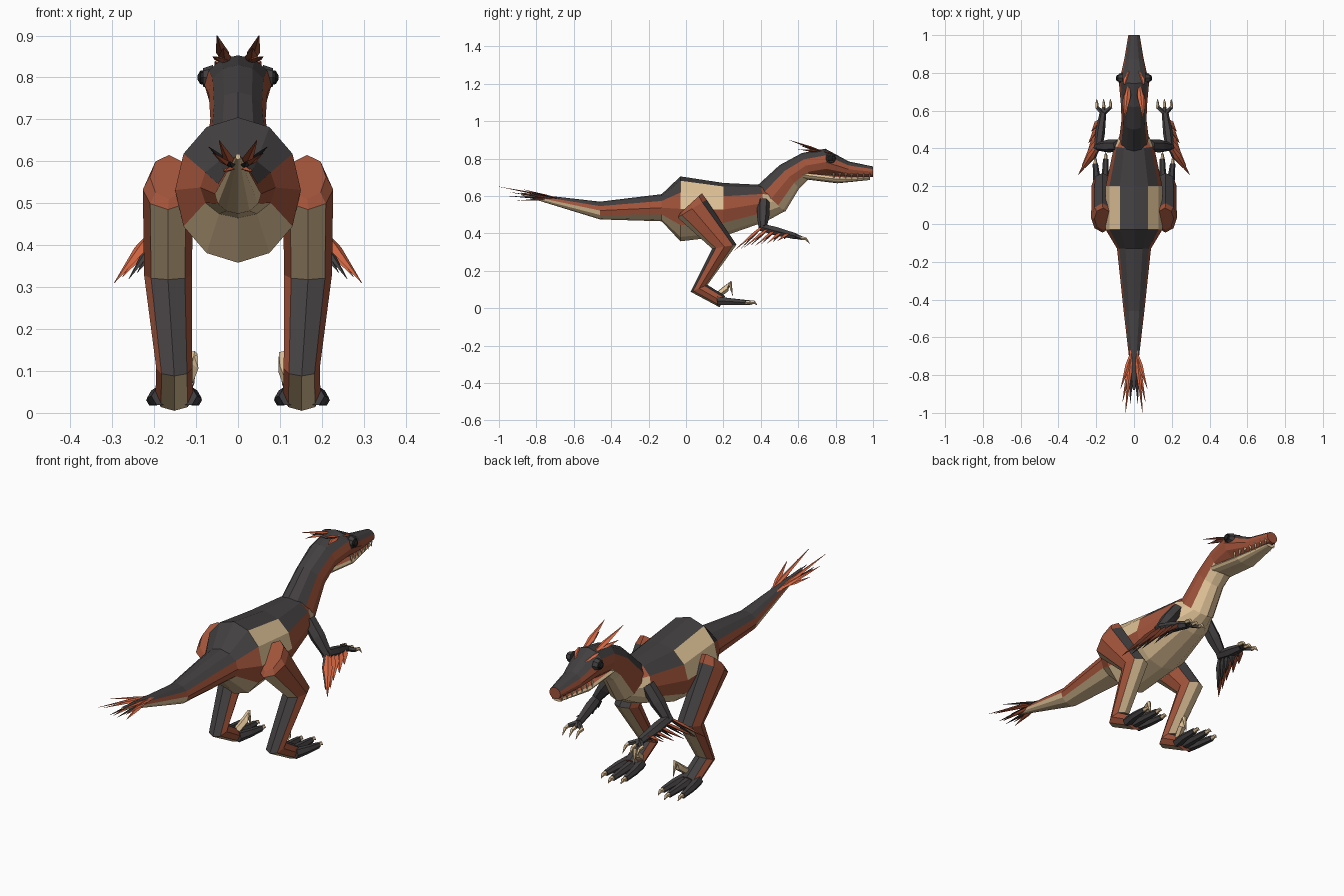
import bpy, bmesh, math
from mathutils import Vector

cube = bpy.data.objects.get("Cube")
if cube:
    bpy.data.objects.remove(cube, do_unlink=True)


def material(name, rgb):
    m = bpy.data.materials.new(name)
    m.use_nodes = True
    m.diffuse_color = (*rgb, 1)
    m.node_tree.nodes["Principled BSDF"].inputs["Base Color"].default_value = (*rgb, 1)
    return m


MATS = {
    "D": material("charcoal", (0.056, 0.05, 0.053)),
    "O": material("rust", (0.36, 0.088, 0.043)),
    "C": material("cream", (0.74, 0.54, 0.31)),
    "F": material("bright orange", (0.66, 0.135, 0.055)),
    "B": material("black", (0.014, 0.013, 0.014)),
}
SLOTS = list(MATS)


def finish(bm, name):
    bmesh.ops.recalc_face_normals(bm, faces=bm.faces)
    mesh = bpy.data.meshes.new(name)
    bm.to_mesh(mesh)
    bm.free()
    for m in MATS.values():
        mesh.materials.append(m)
    obj = bpy.data.objects.new(name, mesh)
    bpy.context.collection.objects.link(obj)
    return obj


def loft(name, rings, bands, sides=12, cap="O", mirror=1):
    """Rings are (top y, top z, bottom y, bottom z, half width, centre x).
    Each bands string colours one segment from the top line to the bottom line."""
    bm = bmesh.new()
    loops = []
    for ty, tz, by, bz, w, cx in rings:
        mid = Vector((cx, (ty + by) / 2, (tz + bz) / 2))
        up = Vector((0, (ty - by) / 2, (tz - bz) / 2))
        side = Vector((w, 0, 0))
        loop = []
        for k in range(sides):
            a = 2 * math.pi * k / sides
            p = mid + up * math.cos(a) + side * math.sin(a)
            p.x *= mirror
            loop.append(bm.verts.new(p))
        loops.append(loop)
    for a, b, colours in zip(loops, loops[1:], bands):
        for k in range(sides):
            j = (k + 1) % sides
            f = bm.faces.new((a[k], a[j], b[j], b[k]))
            f.material_index = SLOTS.index(colours[min(k, sides - 1 - k)])
    for loop in (loops[0], loops[-1]):
        bm.faces.new(loop).material_index = SLOTS.index(cap)
    return finish(bm, name)


def tube(name, points, radii, colour, sides=6, flat=1.0, under=None):
    """Straight-sided limb, claw or feather through the points."""
    bm = bmesh.new()
    pts = [Vector(p) for p in points]
    loops = []
    for i, (p, r) in enumerate(zip(pts, radii)):
        d = (pts[min(i + 1, len(pts) - 1)] - pts[max(i - 1, 0)]).normalized()
        ref = Vector((0, 0, 1)) if abs(d.z) < 0.9 else Vector((0, 1, 0))
        u = d.cross(ref).normalized()
        v = u.cross(d)
        loops.append([bm.verts.new(p + u * r * math.cos(t) + v * r * flat * math.sin(t))
                      for t in (2 * math.pi * k / sides for k in range(sides))])
    for a, b in zip(loops, loops[1:]):
        for k in range(sides):
            j = (k + 1) % sides
            f = bm.faces.new((a[k], a[j], b[j], b[k]))
            below = under and k >= sides // 2
            f.material_index = SLOTS.index(under if below else colour)
    for loop in (loops[0], loops[-1]):
        bm.faces.new(loop).material_index = SLOTS.index(colour)
    return finish(bm, name)


def feather(name, base, tip, r, colour, under=None):
    base, tip = Vector(base), Vector(tip)
    return tube(name, [base, base.lerp(tip, 0.35), tip], [r * 0.5, r, 0.001],
                colour, 4, 0.4, under)


# Torso and tail
loft("torso_and_tail", [
    (-0.88, 0.618, -0.88, 0.604, 0.006, 0),
    (-0.46, 0.57, -0.46, 0.475, 0.055, 0),
    (-0.13, 0.61, -0.13, 0.465, 0.09, 0),
    (-0.03, 0.705, -0.03, 0.358, 0.15, 0),
    (0.20, 0.67, 0.20, 0.385, 0.15, 0),
    (0.40, 0.66, 0.43, 0.465, 0.105, 0),
    (0.46, 0.63, 0.53, 0.52, 0.06, 0),
], ["DDOCCC", "DDOOCC", "DDOOCC", "DCCOCC", "DDOOCC", "DOCCCC"], cap="C")

# Neck and upper head
loft("neck_and_head", [
    (0.38, 0.655, 0.53, 0.515, 0.078, 0),
    (0.50, 0.765, 0.605, 0.64, 0.066, 0),
    (0.62, 0.83, 0.66, 0.695, 0.07, 0),
    (0.745, 0.853, 0.75, 0.71, 0.08, 0),
    (0.87, 0.785, 0.87, 0.70, 0.052, 0),
    (1.0, 0.758, 1.0, 0.702, 0.03, 0),
], ["DDOOCC", "DDOOCC", "DDOOOC", "DDOOOC", "DDOOOO"])

# Lower jaw
loft("lower_jaw", [
    (0.62, 0.735, 0.63, 0.69, 0.062, 0),
    (0.80, 0.712, 0.81, 0.668, 0.055, 0),
    (0.985, 0.702, 0.985, 0.686, 0.022, 0),
], ["OOCCCC", "OOCCCC"], cap="C")

# Tail fan, alternating orange and dark feathers
for s in (1, -1):
    for i, (x, y, z) in enumerate([(0.045, -1.0, 0.65), (0.07, -0.87, 0.635),
                                   (0.06, -0.94, 0.62), (0.02, -0.95, 0.60),
                                   (0.035, -0.90, 0.575)]):
        feather(f"tail_feather_{i}_{'left' if s > 0 else 'right'}",
                (0.012 * s, -0.66 - 0.02 * i, 0.585), (x * s, y, z), 0.013,
                "F" if i != 3 else "D", "D" if i % 2 else "F")

for s, tag in ((1, "left_"), (-1, "right_")):
    # Leg: thigh, shin and instep in one bent shape
    loft(tag + "leg", [
        (0.085, 0.615, -0.03, 0.51, 0.045, 0.165),
        (0.11, 0.58, -0.045, 0.485, 0.06, 0.167),
        (0.27, 0.34, 0.14, 0.318, 0.057, 0.167),
        (0.115, 0.125, 0.025, 0.088, 0.043, 0.152),
        (0.21, 0.065, 0.18, 0.005, 0.045, 0.152),
    ], ["OOOO", "DOOC", "COOD", "DOOC"], sides=8, mirror=s)

    # Toes with pale claws
    for i, (x, y) in enumerate([(0.10, 0.32), (0.15, 0.345), (0.205, 0.32)]):
        base = (s * (0.152 + (i - 1) * 0.03), 0.17, 0.04)
        knuckle = (s * (0.152 + (i - 1) * 0.045), 0.24, 0.036)
        tube(f"{tag}toe_{i}", [base, knuckle, (s * x, y, 0.03)],
             [0.025, 0.02, 0.014], "D")
        tube(f"{tag}toe_claw_{i}", [(s * x, y - 0.01, 0.03), (s * x, y + 0.02, 0.032),
                                    (s * x, y + 0.035, 0.018)],
             [0.012, 0.009, 0.001], "C", 5)
    # Raised sickle claw
    tube(tag + "sickle_claw", [(s * 0.125, 0.17, 0.07), (s * 0.112, 0.215, 0.105),
                               (s * 0.108, 0.235, 0.14), (s * 0.106, 0.25, 0.065)],
         [0.017, 0.018, 0.012, 0.001], "C", 5)

    # Arm
    shoulder = Vector((s * 0.085, 0.415, 0.57))
    elbow = Vector((s * 0.19, 0.41, 0.43))
    wrist = Vector((s * 0.165, 0.585, 0.385))
    tube(tag + "upper_arm", [shoulder, shoulder.lerp(elbow, 0.5), elbow],
         [0.032, 0.034, 0.022], "D")
    tube(tag + "forearm", [elbow + Vector((0, -0.015, 0.005)), elbow.lerp(wrist, 0.4), wrist],
         [0.022, 0.026, 0.018], "D")
    for i in range(3):
        x = s * (0.125 + 0.036 * i)
        tube(f"{tag}finger_{i}", [wrist, (x, 0.618, 0.375)], [0.014, 0.01], "D", 5)
        tube(f"{tag}finger_claw_{i}", [(x, 0.612, 0.376), (x, 0.64, 0.372), (x, 0.662, 0.345)],
             [0.01, 0.008, 0.001], "C", 5)

    # Arm feathers, longest at the elbow
    tips = [(0.295, 0.26, 0.31), (0.275, 0.31, 0.325), (0.25, 0.37, 0.335),
            (0.24, 0.43, 0.345), (0.225, 0.49, 0.36)]
    for i, (x, y, z) in enumerate(tips):
        root = elbow.lerp(wrist, i * 0.2) + Vector((s * 0.005, 0, 0.01))
        feather(f"{tag}arm_feather_{i}", root, (s * x, y, z), 0.02, "F", "O")
        feather(f"{tag}arm_covert_{i}", root + Vector((-s * 0.008, -0.01, -0.012)),
                (s * (x - 0.035), y + 0.035, z + 0.01), 0.015, "D")

    # Crest feathers and brow
    for i, (x, y, z) in enumerate([(0.05, 0.55, 0.90), (0.035, 0.61, 0.87), (0.06, 0.60, 0.85)]):
        feather(f"{tag}crest_feather_{i}", (s * 0.03, 0.73 - 0.01 * i, 0.838),
                (s * x, y, z), 0.016, "F" if i != 1 else "D", "O")
    feather(tag + "brow", (s * 0.05, 0.74, 0.838), (s * 0.028, 0.81, 0.815), 0.014, "F")

    # Eye in a dark socket
    tube(tag + "eye_socket", [(s * 0.06, 0.772, 0.80), (s * 0.083, 0.772, 0.80)],
         [0.03, 0.022], "D", 8)
    tube(tag + "eye", [(s * 0.075, 0.772, 0.80), (s * 0.09, 0.772, 0.80),
                       (s * 0.096, 0.772, 0.80)], [0.018, 0.016, 0.006], "B", 8)

    # Teeth along the upper jaw
    for i in range(7):
        y = 0.79 + 0.032 * i
        x = s * (0.052 - 0.0045 * i)
        tube(f"{tag}tooth_{i}", [(x, y, 0.724), (x, y, 0.688)], [0.007, 0.001], "C", 4)
